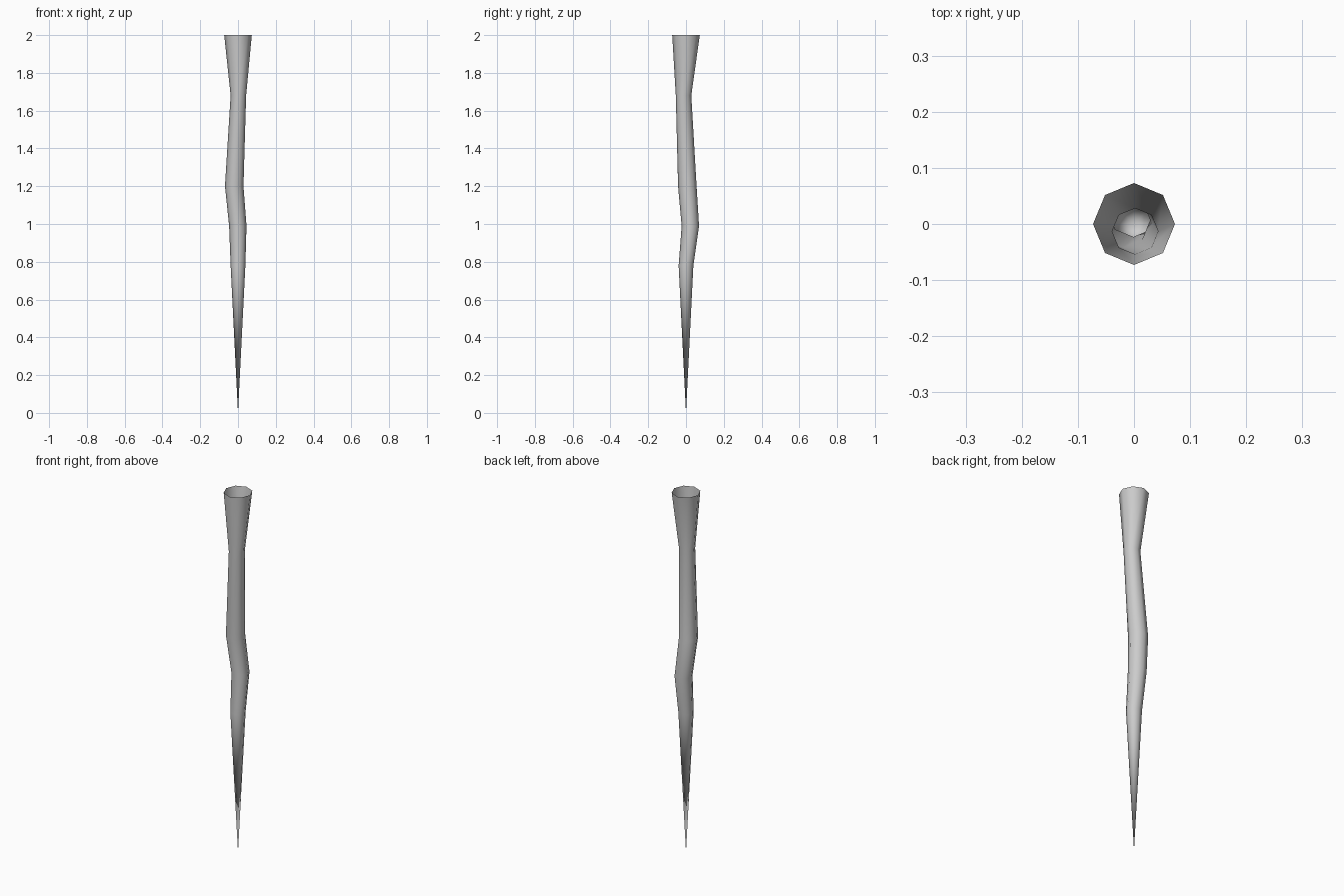
import bpy, bmesh
from math import cos, sin, pi

if "Cube" in bpy.data.objects:
    bpy.data.objects.remove(bpy.data.objects["Cube"])

SIDES = 8
# ring centre x, y, height z, radius - from the open top down
RINGS = [(0, 0, 2.0, 0.073),
         (0.002, -0.013, 1.68, 0.041),
         (-0.020, 0.007, 1.20, 0.049),
         (-0.001, 0.023, 0.99, 0.046),
         (0, 0, 0.78, 0.039)]

bm = bmesh.new()
loops = [[bm.verts.new((x + r * cos(2 * pi * i / SIDES),
                        y + r * sin(2 * pi * i / SIDES), z))
          for i in range(SIDES)] for x, y, z, r in RINGS]

# crooked tube walls
for upper, lower in zip(loops, loops[1:]):
    for i in range(SIDES):
        j = (i + 1) % SIDES
        bm.faces.new((lower[i], lower[j], upper[j], upper[i]))

# long tapering point
tip = bm.verts.new((0, 0, 0))
for i in range(SIDES):
    bm.faces.new((tip, loops[-1][(i + 1) % SIDES], loops[-1][i]))

mesh = bpy.data.meshes.new("root_spike")
bm.to_mesh(mesh)
bm.free()
spike = bpy.data.objects.new("root_spike", mesh)
bpy.context.collection.objects.link(spike)

# smooth shading around the trunk
bpy.context.view_layer.objects.active = spike
spike.select_set(True)
bpy.ops.object.shade_smooth()
